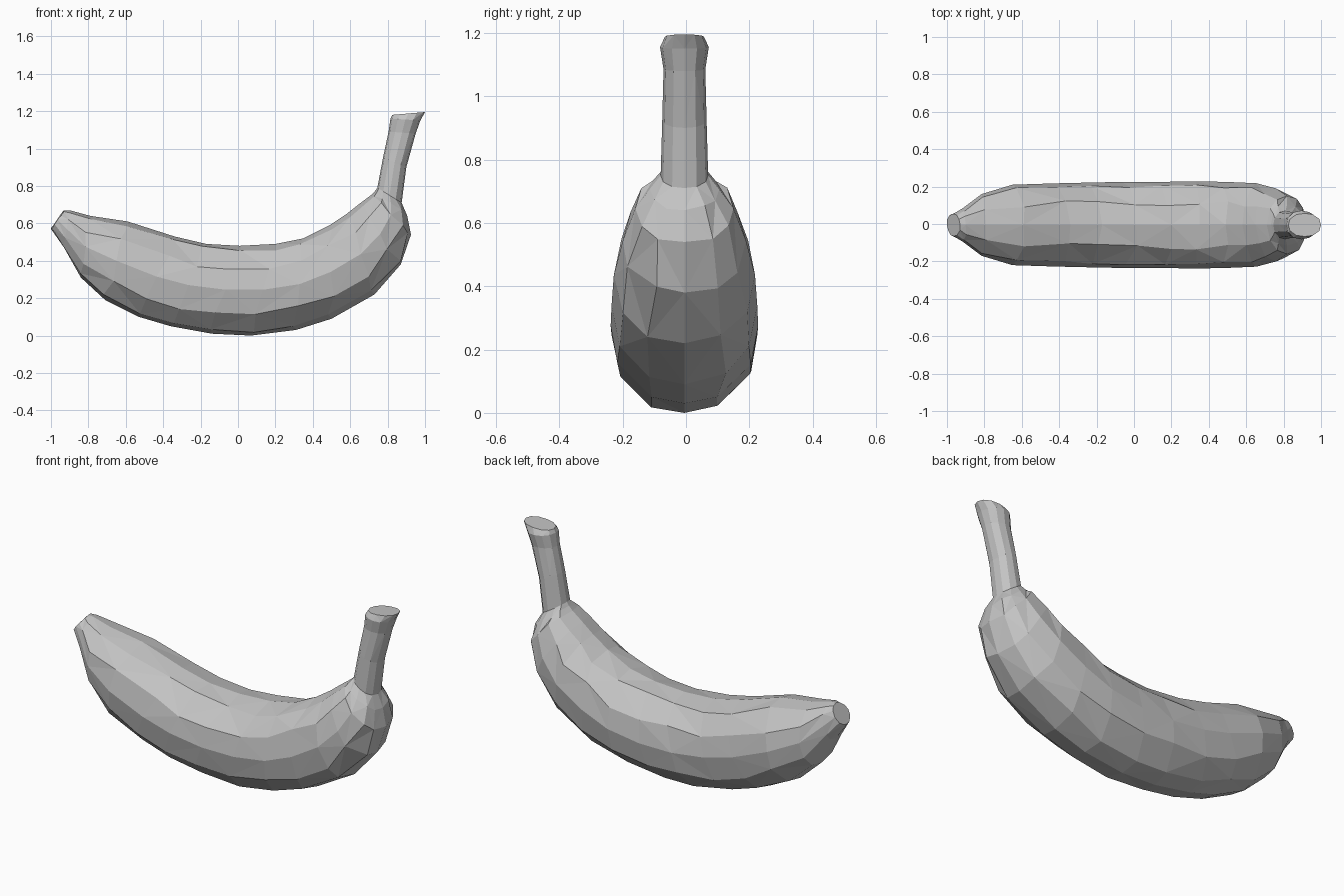
import bpy, bmesh, math, random
from mathutils import Vector

random.seed(4)
if "Cube" in bpy.data.objects:
    bpy.data.objects.remove(bpy.data.objects["Cube"], do_unlink=True)

SIDES = 12

# Plain grey skin
skin = bpy.data.materials.new("plain_grey")
skin.use_nodes = True
grey = (0.55, 0.55, 0.55, 1)
skin.diffuse_color = grey
skin.node_tree.nodes["Principled BSDF"].inputs["Base Color"].default_value = grey

# Cross-sections from blossom tip to stem: outer x, z, inner x, z, half width
body = [
    (-1.0, .57, -.93, .67, .06),
    (-.93, .47, -.90, .67, .09),
    (-.84, .31, -.79, .64, .165),
    (-.71, .19, -.59, .61, .215),
    (-.53, .10, -.34, .53, .222),
    (-.36, .05, -.17, .49, .226),
    (-.14, .01, .01, .48, .23),
    (.07, 0, .20, .49, .23),
    (.31, .03, .35, .52, .233),
    (.50, .09, .49, .59, .23),
    (.73, .22, .58, .65, .223),
    (.87, .38, .65, .705, .195),
    (.925, .54, .71, .75, .155),
    (.905, .64, .732, .772, .11),
]
stem = [
    (.875, .71, .745, .79, .075),
    (.90, .90, .775, .95, .07),
    (.95, 1.08, .805, 1.09, .066),
    (.975, 1.15, .815, 1.16, .077),
    (1.0, 1.195, .825, 1.18, .062),
]


def add_ring(bm, section, wobble):
    ox, oz, ix, iz, width = section
    outer, inner = Vector((ox, 0, oz)), Vector((ix, 0, iz))
    centre, radius = (outer + inner) / 2, (outer - inner) / 2
    along = radius.cross(Vector((0, 1, 0))).normalized()
    ring = []
    for i in range(SIDES):
        a = math.tau * i / SIDES
        # Keep the ridge, belly and sides true; vary the facets between them
        loose = wobble if i % (SIDES // 4) else 0
        a += random.uniform(-loose, loose)
        s, c = math.sin(a), math.cos(a)
        fullness = 1 + 0.04 * math.sin(2 * a) ** 2
        offset = radius * c + Vector((0, width * s, 0))
        drift = along * random.uniform(-loose, loose) * width
        ring.append(bm.verts.new(centre + offset * fullness + drift
                                 + Vector((0, -0.005, 0))))
    return ring


# Loft the faceted skin through body and stem
bm = bmesh.new()
rings = [add_ring(bm, s, 0.08) for s in body] + [add_ring(bm, s, 0) for s in stem]
for k, (low, high) in enumerate(zip(rings, rings[1:])):
    for i in range(SIDES):
        j = (i + 1) % SIDES
        a, b, c, d = low[i], low[j], high[j], high[i]
        if (i + k) % 2:
            bm.faces.new((a, b, c))
            bm.faces.new((a, c, d))
        else:
            bm.faces.new((a, b, d))
            bm.faces.new((b, c, d))

# Flat caps on the tip and the cut stem
bm.faces.new(rings[0][::-1])
bm.faces.new(rings[-1])
bmesh.ops.recalc_face_normals(bm, faces=bm.faces)

mesh = bpy.data.meshes.new("banana")
bm.to_mesh(mesh)
bm.free()
mesh.materials.append(skin)
banana = bpy.data.objects.new("banana", mesh)
bpy.context.collection.objects.link(banana)
